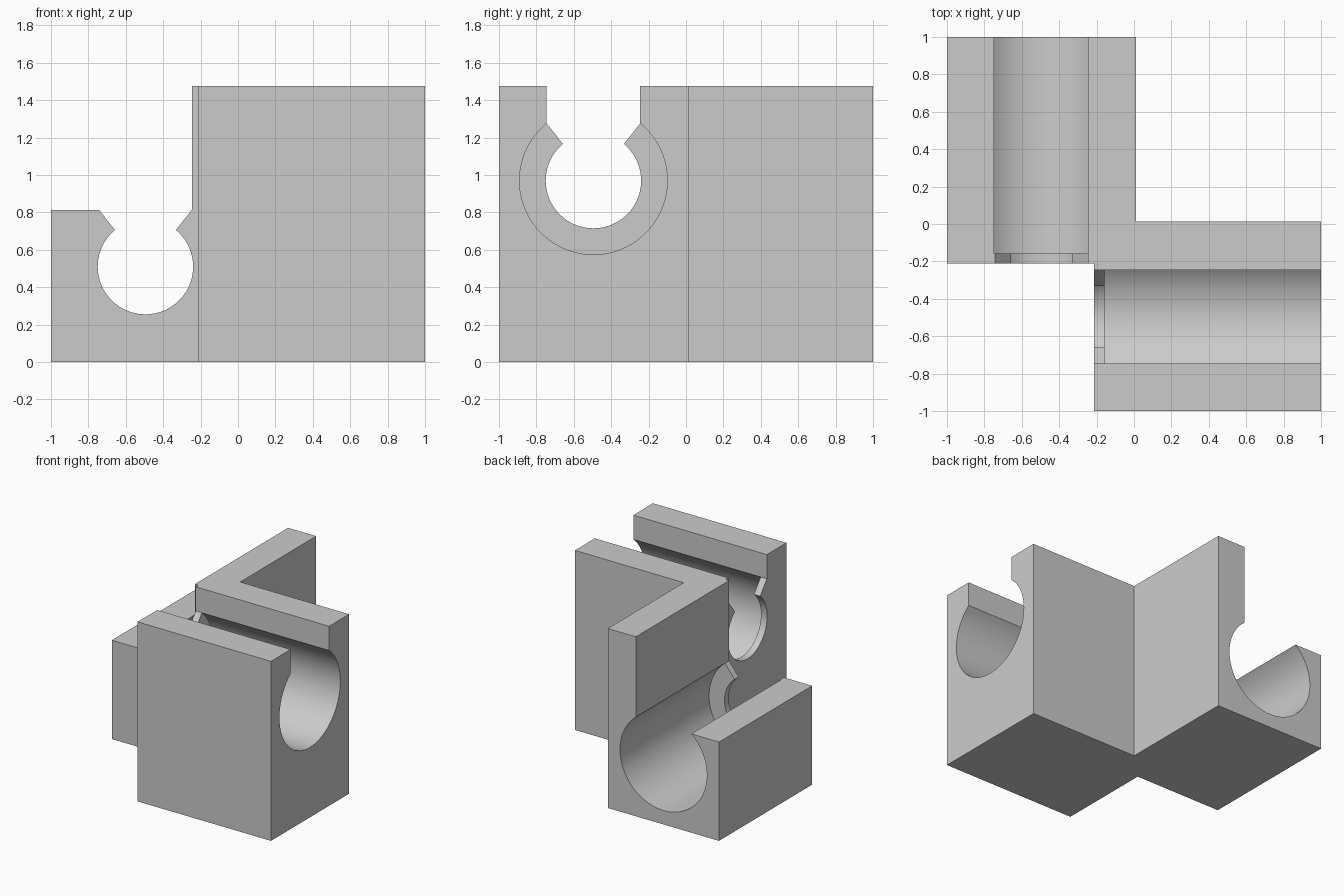
import bpy, bmesh, math
from mathutils import Vector

if "Cube" in bpy.data.objects:
    bpy.data.objects.remove(bpy.data.objects["Cube"], do_unlink=True)

grey = bpy.data.materials.new("light grey")
grey.use_nodes = True
grey.diffuse_color = (0.6, 0.6, 0.6, 1)
grey.node_tree.nodes["Principled BSDF"].inputs["Base Color"].default_value = grey.diffuse_color

TOP = 1.475          # height of the tall walls
SHELF = 0.812        # height of the low wall
AXIS = -0.495        # sideways position of both bores
SLOT = 0.25          # half width of the open slot
BORE, LIP = 0.395, 0.255


def prism(name, outline, direction):
    """Extrude a closed outline of 3D points along a direction."""
    bm = bmesh.new()
    face = bm.faces.new([bm.verts.new(p) for p in outline])
    grown = bmesh.ops.extrude_face_region(bm, geom=[face])
    moved = [v for v in grown["geom"] if isinstance(v, bmesh.types.BMVert)]
    bmesh.ops.translate(bm, vec=Vector(direction), verts=moved)
    bmesh.ops.recalc_face_normals(bm, faces=bm.faces[:])
    mesh = bpy.data.meshes.new(name)
    bm.to_mesh(mesh)
    bm.free()
    mesh.materials.append(grey)
    obj = bpy.data.objects.new(name, mesh)
    bpy.context.collection.objects.link(obj)
    return obj


def keyhole(radius, mouth, shoulder, steps=72):
    """Round bore whose mouth opens into a straight slot running upward."""
    a = math.asin(mouth / radius)
    sweep = 2 * (math.pi - a)
    pts = [(radius * math.sin(a + sweep * i / steps),
            radius * math.cos(a + sweep * i / steps)) for i in range(steps + 1)]
    if shoulder:
        pts = [(SLOT, shoulder)] + pts + [(-SLOT, shoulder)]
    return pts + [(-SLOT, 2), (SLOT, 2)]


def cut(body, cutter):
    cutter.hide_render = True
    mod = body.modifiers.new(cutter.name, "BOOLEAN")
    mod.operation = "DIFFERENCE"
    mod.solver = "EXACT"
    mod.object = cutter
    bpy.context.view_layer.objects.active = body
    bpy.ops.object.modifier_apply(modifier=mod.name)
    bpy.data.objects.remove(cutter, do_unlink=True)


# Body: two overlapping blocks in plan
plan = [(-1, -0.21), (-0.213, -0.21), (-0.213, -1), (1, -1),
        (1, 0.014), (0.01, 0.014), (0.01, 1), (-1, 1)]
body = prism("holder_body", [(x, y, 0) for x, y in plan], (0, 0, TOP))

# Low wall on the outer side of the rear holder
shelf = [(x, -0.5, z) for x, z in ((-1.2, SHELF), (AXIS, SHELF), (AXIS, 2), (-1.2, 2))]
cut(body, prism("shelf_cutter", shelf, (0, 2, 0)))

# Wide bores behind a narrower end lip, one along y and one along x
shoulder = math.sqrt(BORE ** 2 - SLOT ** 2)
wide = keyhole(BORE, SLOT, None)
narrow = keyhole(LIP, 0.163, shoulder)
for label, profile, start, length in (("bore", wide, -0.157, 2), ("lip", narrow, -0.4, 0.5)):
    rear = [(AXIS + u, start, 0.51 + v) for u, v in profile]
    cut(body, prism("rear_" + label, rear, (0, length, 0)))
    side = [(start, AXIS + u, 0.97 + v) for u, v in profile]
    cut(body, prism("side_" + label, side, (length, 0, 0)))

bpy.ops.object.select_all(action="DESELECT")
body.select_set(True)
bpy.context.view_layer.objects.active = body
bpy.ops.object.shade_smooth_by_angle(angle=math.radians(25))
